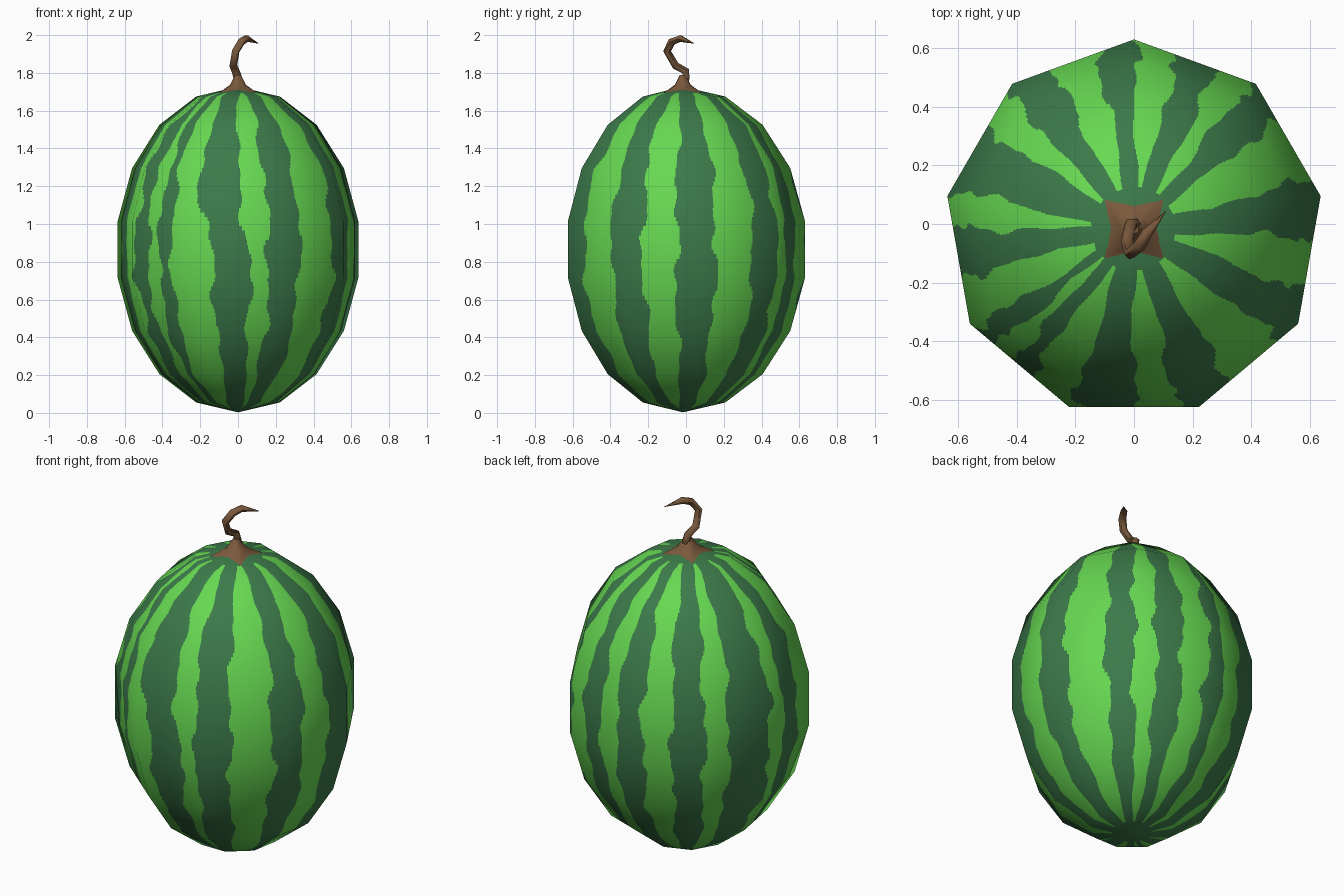
import bpy, bmesh, math
from math import sin, cos, radians, pi

if "Cube" in bpy.data.objects:
    bpy.data.objects.remove(bpy.data.objects["Cube"])


def material(name, rgb):
    m = bpy.data.materials.new(name)
    m.diffuse_color = (*rgb, 1)
    m.use_nodes = True
    m.node_tree.nodes["Principled BSDF"].inputs["Base Color"].default_value = m.diffuse_color
    return m


dark = material("dark_green", (0.045, 0.195, 0.068))
light = material("light_green", (0.135, 0.69, 0.083))
brown = material("stem_brown", (0.195, 0.1, 0.046))

# Rind proportions: a nine-sided, nine-ring ellipsoid
CY, CZ, R, H = -0.017, 0.865, 0.657, 0.862
SUB, COLS = 12, 720
ROWS = 9 * SUB

# Light stripes: start and end angle (0 = front, 90 = right), and their shift at the bottom
LIGHT = [(0, 14, 6, 1), (32, 53, 0, 0), (70, 87, 0, 0), (106, 127, 0, 0),
         (141, 152, 0, 0), (166, 179, 0, 0), (192, 207, 0, 0), (223, 236, 0, 0),
         (258, 270, 0, 0), (286, 302, 0, 0), (310, 317, 0, 0), (325, 340, 0, 8)]


def wobble(z, k):
    return 1.3 * sin(11 * z + 2.1 * k) + 0.9 * sin(23 * z + 3.7 * k) + 0.6 * sin(41 * z + k)


def is_light(phi, polar, z):
    # stripes taper shut near both poles
    near = min(polar, 180 - polar)
    if near < (14 if z > 1 else 10):
        return False
    taper = min(1, 0.45 + (near - 12) / 25)
    low = min(1, max(0, (1.2 - z) / 0.4))
    for k, (a, b, da, db) in enumerate(LIGHT):
        mid = (a + b) / 2
        if abs((phi - mid + 180) % 360 - 180) > 25:
            continue
        a += da * low + wobble(z, 2 * k)
        b += db * low + wobble(z, 2 * k + 1)
        mid, half = (a + b) / 2, (b - a) / 2 * taper
        if abs((phi - mid + 180) % 360 - 180) < half:
            return True
    return False


def ring(row):
    # radius and height, straight between the coarse rings
    i, f = divmod(row, SUB)
    f /= SUB
    t0, t1 = radians(20 * i), radians(20 * min(i + 1, 9))
    return (R * (sin(t0) * (1 - f) + sin(t1) * f),
            CZ + H * (cos(t0) * (1 - f) + cos(t1) * f))


def build_rind():
    bm = bmesh.new()
    top = bm.verts.new((0, CY, CZ + H))
    bottom = bm.verts.new((0, CY, CZ - H))
    rows = []
    for row in range(1, ROWS):
        r, z = ring(row)
        line = []
        for c in range(COLS):
            phi = c * 360 / COLS
            rad = r * cos(radians(20)) / cos(radians((phi + 20) % 40 - 20))
            p = radians(phi)
            line.append(bm.verts.new((rad * sin(p), CY - rad * cos(p), z)))
        rows.append(line)
    for c in range(COLS):
        d = (c + 1) % COLS
        bm.faces.new((top, rows[0][c], rows[0][d]))
        bm.faces.new((bottom, rows[-1][d], rows[-1][c]))
        for i in range(len(rows) - 1):
            f = bm.faces.new((rows[i][c], rows[i + 1][c], rows[i + 1][d], rows[i][d]))
            z = (ring(i + 1)[1] + ring(i + 2)[1]) / 2
            f.material_index = int(is_light((c + 0.5) * 360 / COLS, (i + 1.5) * 180 / ROWS, z))
    for f in bm.faces:
        f.smooth = True
    me = bpy.data.meshes.new("rind")
    bm.to_mesh(me)
    bm.free()
    me.materials.append(dark)
    me.materials.append(light)
    # rounded shading over the coarse shape
    normals = []
    for v in me.vertices:
        n = v.co.copy()
        n.x, n.y, n.z = n.x / R ** 2, (n.y - CY) / R ** 2, (n.z - CZ) / H ** 2
        normals.append(n.normalized())
    me.normals_split_custom_set_from_vertices(normals)
    bpy.context.collection.objects.link(bpy.data.objects.new("rind", me))


def build_stem_base():
    # four-pointed flare that narrows into the stem
    bm = bmesh.new()
    prev = None
    for tip, mid, zt, zm in ((0.142, 0.078, 1.694, 1.71), (0.055, 0.042, 1.735, 1.737),
                             (0.017, 0.016, 1.79, 1.79)):
        loop = []
        for k in range(8):
            r, z = (mid, zm) if k % 2 == 0 else (tip, zt)
            loop.append(bm.verts.new((r * cos(k * pi / 4 + pi / 2), CY + r * sin(k * pi / 4 + pi / 2), z)))
        if prev:
            for k in range(8):
                n = (k + 1) % 8
                bm.faces.new((prev[k], prev[n], loop[n], loop[k])).smooth = True
        prev = loop
    bm.faces.new(prev)
    me = bpy.data.meshes.new("stem_base")
    bm.to_mesh(me)
    bm.free()
    me.materials.append(brown)
    bpy.context.collection.objects.link(bpy.data.objects.new("stem_base", me))


def build_stem():
    # curled stem with a pointed end
    path = [(0, -0.015, 1.72, 1.1), (0.0, -0.002, 1.77, 1.1), (-0.012, 0.0, 1.808, 1),
            (-0.025, -0.055, 1.838, 1), (-0.012, -0.1, 1.915, 1), (0.018, -0.075, 1.965, 1),
            (0.045, -0.03, 1.982, 0.9), (0.11, 0.045, 1.955, 0.03)]
    cu = bpy.data.curves.new("stem", 'CURVE')
    cu.dimensions = '3D'
    cu.bevel_depth = 0.021
    cu.bevel_resolution = 1
    cu.use_fill_caps = True
    sp = cu.splines.new('POLY')
    sp.points.add(len(path) - 1)
    for pt, (x, y, z, r) in zip(sp.points, path):
        pt.co = (x, y, z, 1)
        pt.radius = r
    cu.materials.append(brown)
    ob = bpy.data.objects.new("stem", cu)
    bpy.context.collection.objects.link(ob)
    bpy.context.view_layer.objects.active = ob
    ob.select_set(True)
    bpy.ops.object.convert(target='MESH')
    bpy.ops.object.shade_smooth_by_angle(angle=radians(60))


build_rind()
build_stem_base()
build_stem()
